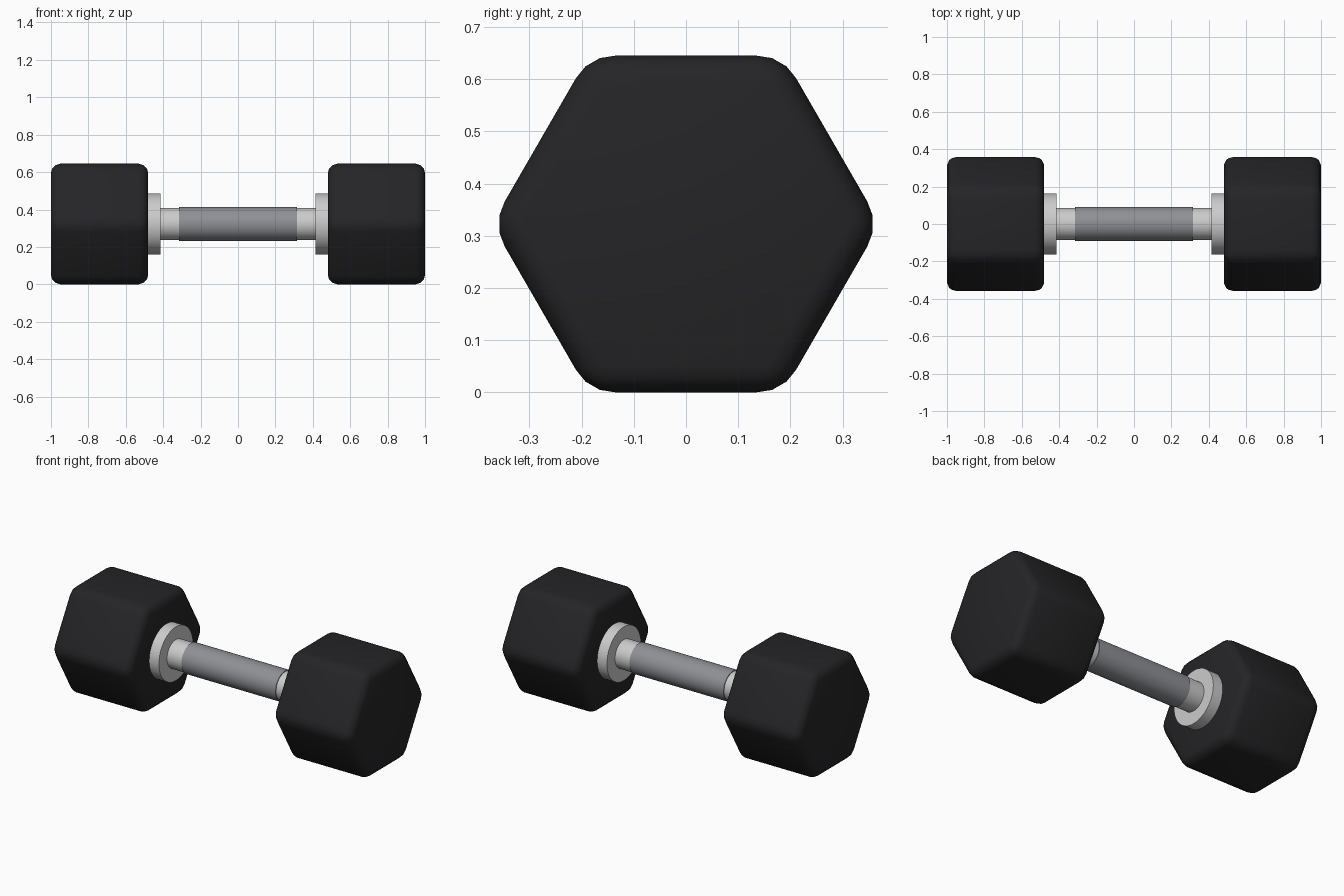
import bpy, math

if "Cube" in bpy.data.objects:
    bpy.data.objects.remove(bpy.data.objects["Cube"])

CZ = 0.3225  # axis height: half the flat-to-flat size of a hex head


def material(name, rgb):
    m = bpy.data.materials.new(name)
    m.diffuse_color = (*rgb, 1)
    m.use_nodes = True
    m.node_tree.nodes["Principled BSDF"].inputs["Base Color"].default_value = m.diffuse_color
    return m


rubber = material("black_rubber", (0.018, 0.018, 0.02))
chrome = material("bright_steel", (0.68, 0.68, 0.7))
knurl = material("grip_steel", (0.27, 0.28, 0.3))


def rod(name, x0, x1, radius, sides, mat, bevel=0.0, segments=1):
    """Prism or cylinder lying along x, with optional rounded edges."""
    bpy.ops.mesh.primitive_cylinder_add(vertices=sides, radius=radius, depth=x1 - x0)
    ob = bpy.context.object
    ob.name = name
    ob.rotation_euler = (0, math.pi / 2, 0)
    bpy.ops.object.transform_apply(location=False, rotation=True, scale=False)
    ob.location = ((x0 + x1) / 2, 0, CZ)
    ob.data.materials.append(mat)
    if bevel:
        mod = ob.modifiers.new("rounded_edges", 'BEVEL')
        mod.width = bevel
        mod.segments = segments
        mod.limit_method = 'ANGLE'
        bpy.ops.object.modifier_apply(modifier=mod.name)
    bpy.ops.object.shade_smooth_by_angle(angle=math.radians(35))
    return ob


# handle bar and slightly thicker grip
rod("handle_bar", -0.5, 0.5, 0.086, 48, chrome)
rod("grip", -0.315, 0.315, 0.091, 48, knurl)

# collars and hexagonal heads on both ends
for side, label in ((-1, "left"), (1, "right")):
    a, b = sorted((side * 0.415, side * 0.49))
    rod(label + "_collar", a, b, 0.163, 48, chrome)
    a, b = sorted((side * 0.48, side * 1.0))
    head = rod(label + "_hex_head", a, b, CZ / math.cos(math.pi / 6), 6, rubber, 0.05, 3)
    # points of the hexagon face front and back, flats top and bottom
    ys = [v.co.y for v in head.data.vertices]
    zs = [v.co.z for v in head.data.vertices]
    if max(zs) > max(ys):
        head.rotation_euler.x = math.pi / 6
